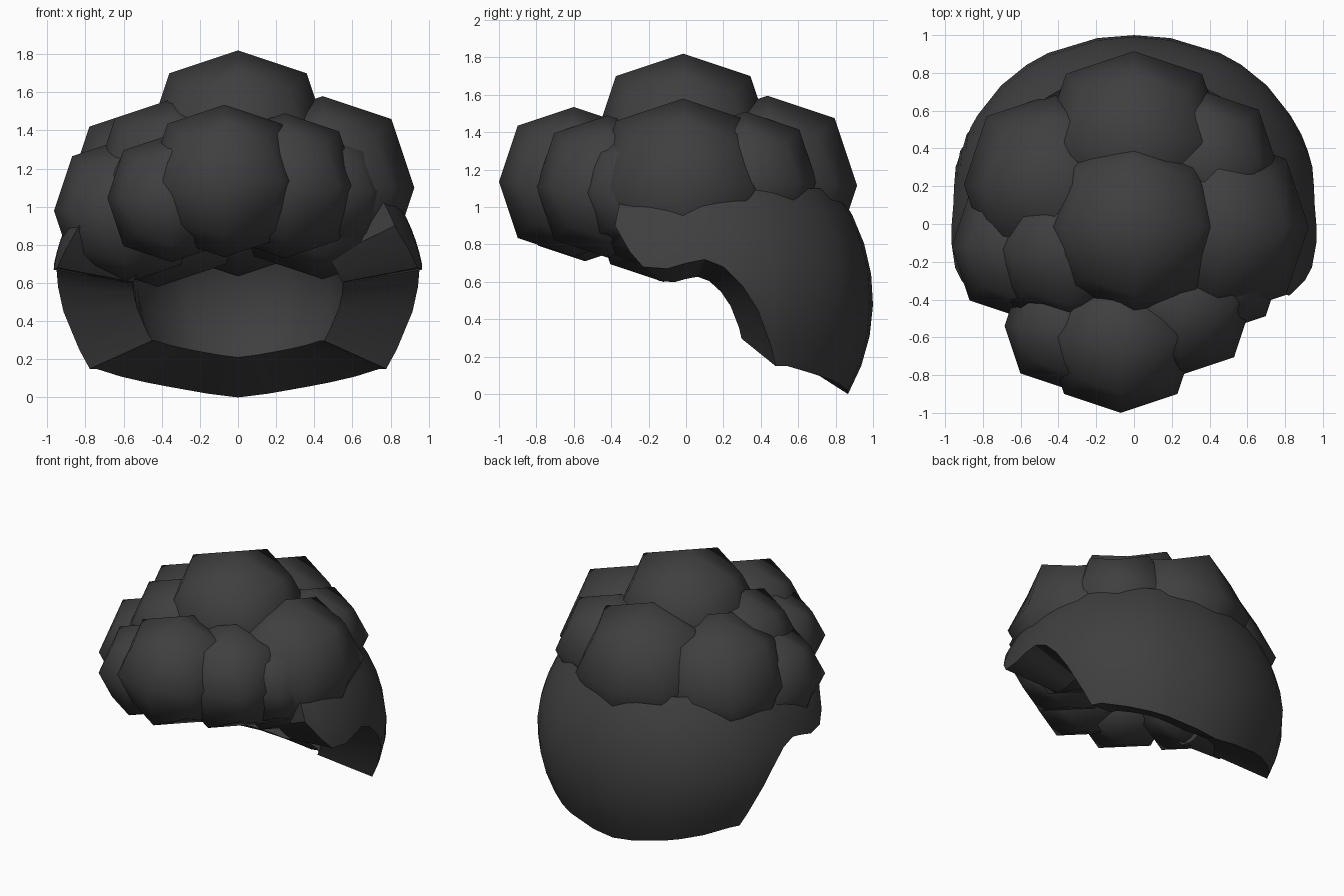
import bpy, bmesh, math
from mathutils import Vector

cube = bpy.data.objects.get("Cube")
if cube:
    bpy.data.objects.remove(cube, do_unlink=True)

# Single dark hair colour
hair = bpy.data.materials.new("charcoal_hair")
hair.use_nodes = True
hair.diffuse_color = (0.05, 0.05, 0.05, 1)
bsdf = hair.node_tree.nodes["Principled BSDF"]
bsdf.inputs["Base Color"].default_value = hair.diffuse_color
bsdf.inputs["Roughness"].default_value = 0.8


def add_object(name, bm):
    mesh = bpy.data.meshes.new(name)
    bm.to_mesh(mesh)
    bm.free()
    mesh.materials.append(hair)
    obj = bpy.data.objects.new(name, mesh)
    bpy.context.collection.objects.link(obj)
    return obj


def add_curl(name, centre, radius):
    """Rounded lump: a cube softened by one subdivision step."""
    bm = bmesh.new()
    bmesh.ops.create_cube(bm, size=2 * radius)
    for face in bm.faces:
        face.smooth = True
    obj = add_object(name, bm)
    obj.location = centre
    sub = obj.modifiers.new("rounding", "SUBSURF")
    sub.levels = sub.render_levels = 1
    sub.use_limit_surface = False


# Overlapping lumps of hair
curls = {
    "top_curl": ((0, -0.015, 1.34), 0.48),
    "back_curl": ((0, 0.435, 1.115), 0.48),
    "left_curl": ((0.445, -0.015, 1.1), 0.48),
    "right_back_curl": ((-0.42, 0.21, 1.06), 0.48),
    "left_back_curl": ((0.375, 0.32, 1.13), 0.38),
    "right_upper_curl": ((-0.345, -0.13, 1.165), 0.40),
    "right_side_curl": ((-0.585, -0.12, 0.98), 0.38),
    "front_curl": ((-0.07, -0.6, 1.135), 0.40),
    "right_front_curl": ((-0.35, -0.54, 1.045), 0.335),
    "left_front_curl": ((0.245, -0.42, 1.11), 0.38),
    "left_temple_curl": ((0.45, -0.24, 1.08), 0.33),
}
for name, (centre, radius) in curls.items():
    add_curl(name, centre, radius)

# Thick shell round the back and sides: lower rim as (y, z), front to back
rim = [(-.38, .9), (-.3, .76), (-.23, .68), (-.1, .67), (0, .7), (.1, .72),
       (.2, .68), (.3, .58), (.38, .45), (.45, .25), (.47, .15), (.53, .15),
       (.66, .11), (.75, .08), (.8, .06), (.86, .02), (.88, 0)]
CENTRE_Z, TOP, ROWS = 0.5, math.asin(0.6), 7

columns = []
for y, z in rim:
    low = math.asin(z - CENTRE_Z)
    turn = math.asin(min(1, y / math.cos(low)))
    columns.append((turn, low))
columns += [(math.pi - turn, low) for turn, low in reversed(columns[:-1])]

bm = bmesh.new()
grid = []
for turn, low in columns:
    column = []
    bulge = 1 + 0.025 * math.sin(2 * turn) ** 2 * (turn > 0)
    for i in range(ROWS + 1):
        lift = low + (TOP - low) * i / ROWS
        radius = bulge * math.cos(lift)
        # The sides draw in below the middle
        width = 0.985 + 0.12 * min(0, lift)
        column.append(bm.verts.new((width * radius * math.cos(turn),
                                    radius * math.sin(turn),
                                    math.sin(lift))))
    grid.append(column)
for a, b in zip(grid, grid[1:]):
    for i in range(ROWS):
        bm.faces.new((a[i], b[i], b[i + 1], a[i + 1]))

# Inner wall is the outer wall shrunk towards the middle
inner = bmesh.ops.extrude_face_region(bm, geom=bm.faces[:], use_keep_orig=True)
inner_verts = [v for v in inner["geom"] if isinstance(v, bmesh.types.BMVert)]
bmesh.ops.scale(bm, verts=inner_verts, vec=Vector((0.58, 0.62, 0.58)))
bmesh.ops.translate(bm, verts=bm.verts[:], vec=Vector((0, 0, CENTRE_Z)))
bmesh.ops.recalc_face_normals(bm, faces=bm.faces[:])
shell = add_object("back_hair_shell", bm)
bpy.ops.object.select_all(action="DESELECT")
shell.select_set(True)
bpy.context.view_layer.objects.active = shell
bpy.ops.object.shade_smooth_by_angle(angle=math.radians(30))
